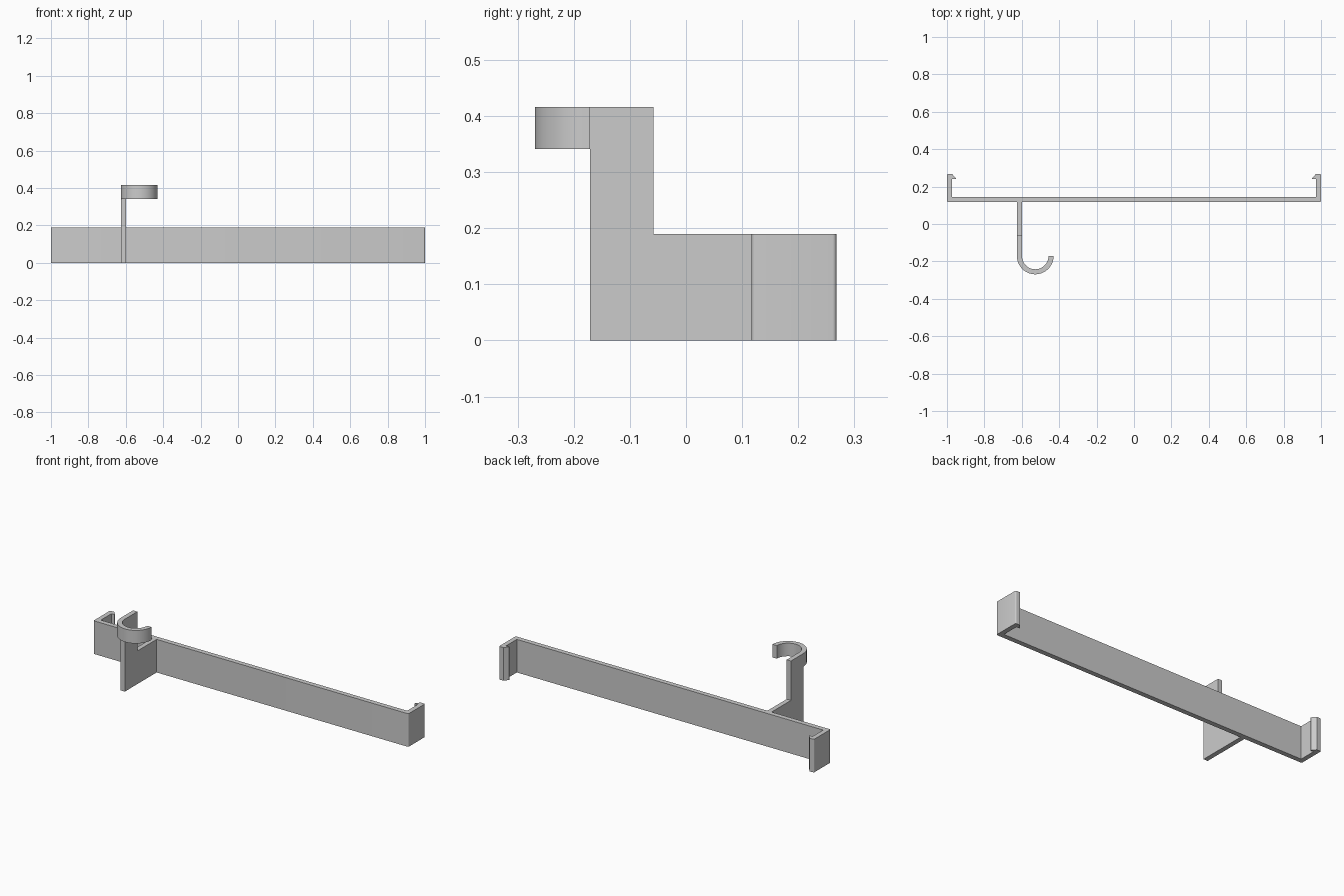
import bpy, bmesh, math

cube = bpy.data.objects.get("Cube")
if cube:
    bpy.data.objects.remove(cube, do_unlink=True)

grey = bpy.data.materials.new("plain_grey")
grey.use_nodes = True
grey.diffuse_color = (0.6, 0.6, 0.6, 1)
grey.node_tree.nodes["Principled BSDF"].inputs["Base Color"].default_value = (0.6, 0.6, 0.6, 1)


def extrude(name, outline, direction):
    """Make a solid by sweeping a flat outline of 3D points along a direction."""
    bm = bmesh.new()
    face = bm.faces.new([bm.verts.new(p) for p in outline])
    swept = bmesh.ops.extrude_face_region(bm, geom=[face])["geom"]
    verts = [v for v in swept if isinstance(v, bmesh.types.BMVert)]
    bmesh.ops.translate(bm, verts=verts, vec=direction)
    bmesh.ops.recalc_face_normals(bm, faces=bm.faces)
    mesh = bpy.data.meshes.new(name)
    bm.to_mesh(mesh)
    bm.free()
    mesh.materials.append(grey)
    obj = bpy.data.objects.new(name, mesh)
    bpy.context.collection.objects.link(obj)
    bpy.ops.object.select_all(action="DESELECT")
    bpy.context.view_layer.objects.active = obj
    obj.select_set(True)
    bpy.ops.object.shade_smooth_by_angle(angle=math.radians(30))
    return obj


def arc(cx, cy, r, start, end, steps):
    angles = [math.radians(start + (end - start) * i / steps) for i in range(steps + 1)]
    return [(cx + r * math.cos(a), cy + r * math.sin(a)) for a in angles]


# Long bar with a barbed clip at each end
front, back, tip, r = 0.117, 0.145, 0.268, 0.007
half = [(0.973, back), (0.973, 0.241), (0.953, 0.241), (0.953, 0.245), (0.973, tip)]
half += arc(1 - r, tip - r, r, 90, 0, 5)
half += arc(1 - r, front + r, r, 0, -90, 5)
profile = half + [(-x, y) for x, y in reversed(half)]
extrude("clip_bar", [(x, y, 0) for x, y in profile], (0, 0, 0.19))

# Stepped arm standing forward of the bar
left, thick = -0.626, 0.027
arm = [(front, 0), (-0.171, 0), (-0.171, 0.416), (-0.058, 0.416), (-0.058, 0.19), (front, 0.19)]
extrude("hook_arm", [(left, y, z) for y, z in arm], (thick, 0, 0))

# Half-round hook at the top of the arm
outer = 0.098
cx = left + outer
ring = arc(cx, -0.171, outer, 180, 360, 32) + arc(cx, -0.171, outer - thick, 360, 180, 32)
extrude("round_hook", [(x, y, 0.341) for x, y in ring], (0, 0, 0.075))
